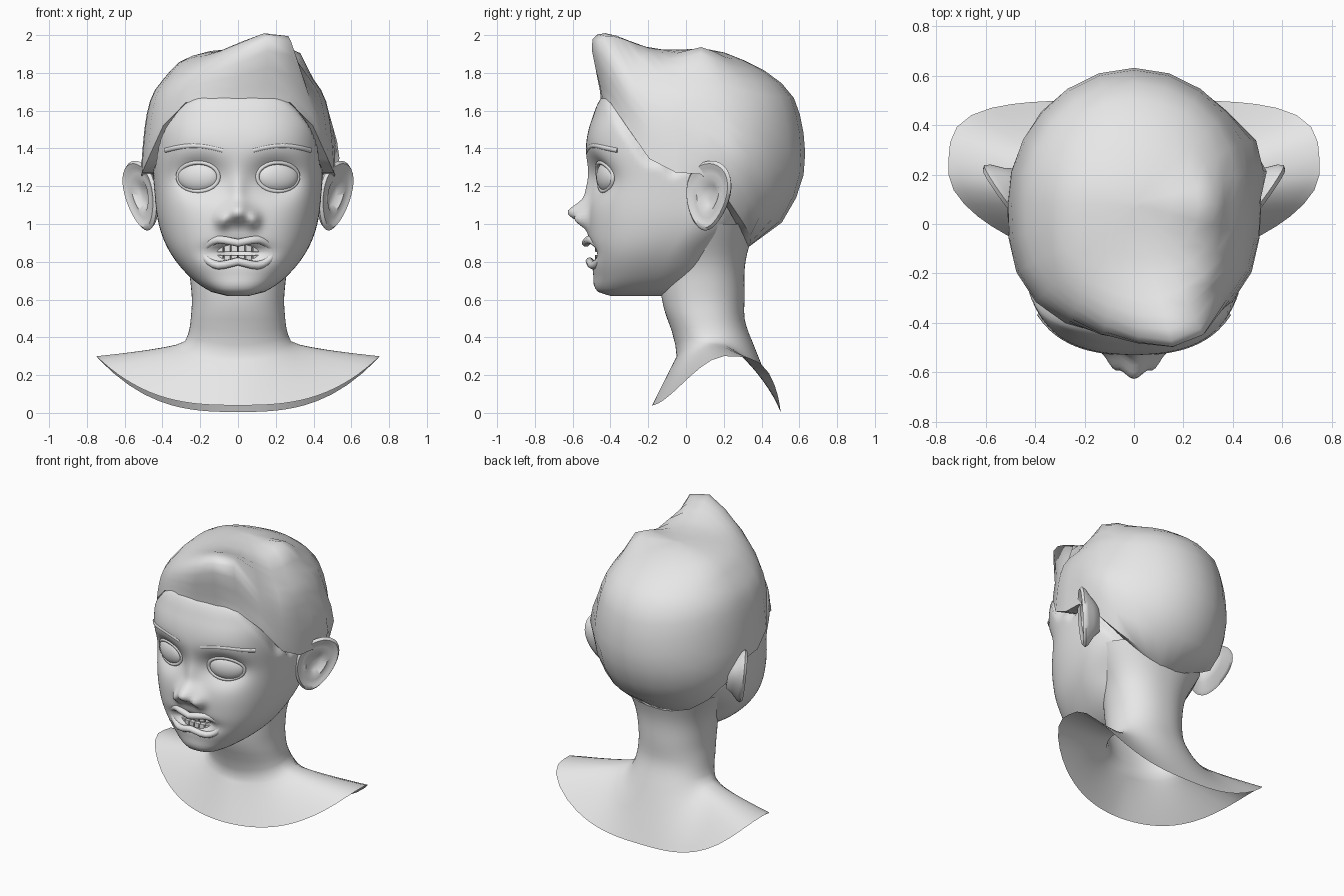
import bpy, bmesh, math
from math import sin, cos, pi, exp

old = bpy.data.objects.get("Cube")
if old:
    bpy.data.objects.remove(old, do_unlink=True)

clay = bpy.data.materials.new("clay grey")
clay.use_nodes = True
clay.diffuse_color = (0.8, 0.8, 0.8, 1)
clay.node_tree.nodes["Principled BSDF"].inputs["Base Color"].default_value = (0.8, 0.8, 0.8, 1)


def finish(obj, angle=60):
    obj.data.materials.clear()
    obj.data.materials.append(clay)
    bpy.ops.object.select_all(action='DESELECT')
    obj.select_set(True)
    bpy.context.view_layer.objects.active = obj
    bpy.ops.object.shade_smooth_by_angle(angle=math.radians(angle))
    return obj


def loft(name, rows, cap_first=False, cap_last=False, angle=60):
    """Skin closed rings of points into one surface."""
    bm = bmesh.new()
    rings = [[bm.verts.new(p) for p in row] for row in rows]
    for low, high in zip(rings, rings[1:]):
        for i in range(len(low)):
            j = (i + 1) % len(low)
            bm.faces.new((low[i], low[j], high[j], high[i]))
    if cap_first:
        bm.faces.new(rings[0])
    if cap_last:
        bm.faces.new(rings[-1])
    bmesh.ops.recalc_face_normals(bm, faces=bm.faces)
    mesh = bpy.data.meshes.new(name)
    bm.to_mesh(mesh)
    bm.free()
    obj = bpy.data.objects.new(name, mesh)
    bpy.context.collection.objects.link(obj)
    return finish(obj, angle)


def tube(name, points, radius, closed=False):
    """Round tube along a path, turned into a mesh."""
    data = bpy.data.curves.new(name, 'CURVE')
    data.dimensions = '3D'
    data.bevel_depth = radius
    data.bevel_resolution = 2
    data.use_fill_caps = True
    spline = data.splines.new('POLY')
    spline.points.add(len(points) - 1)
    for target, p in zip(spline.points, points):
        target.co = (*p, 1)
    spline.use_cyclic_u = closed
    obj = bpy.data.objects.new(name, data)
    bpy.context.collection.objects.link(obj)
    bpy.ops.object.select_all(action='DESELECT')
    obj.select_set(True)
    bpy.context.view_layer.objects.active = obj
    bpy.ops.object.convert(target='MESH')
    return finish(bpy.context.view_layer.objects.active)


def step(lo, hi, v):
    t = min(1, max(0, (v - lo) / (hi - lo)))
    return t * t * (3 - 2 * t)


def sample(table, key):
    """Smoothly interpolate a table whose first column is the key."""
    i = max(0, min(len(table) - 2, sum(r[0] <= key for r in table) - 1))
    a, b = table[i], table[i + 1]
    prev, after = table[max(i - 1, 0)], table[min(i + 2, len(table) - 1)]
    h = b[0] - a[0]
    t = min(1, max(0, (key - a[0]) / h))
    out = []
    for k in range(1, len(a)):
        m0 = h * (b[k] - prev[k]) / (b[0] - prev[0])
        m1 = h * (after[k] - a[k]) / (after[0] - a[0])
        s = t * t * (3 - 2 * t)
        out.append(a[k] + (b[k] - a[k]) * s + m0 * t * (1 - t) ** 2 - m1 * t * t * (1 - t))
    return out


def oval(a, front, back, width, p_front=2.7, p_back=2):
    """Point on a squared oval; angle 0 is the front, a quarter turn is +x."""
    dx, dy = sin(a), -cos(a)
    depth, p = (front, p_front) if dy < 0 else (back, p_back)
    r = (abs(dx / width) ** p + abs(dy / depth) ** p) ** (-1 / p)
    return r * dx, r * dy


# Hairline height by degrees around the head
HAIRLINE = [(0, 1.66), (28, 1.65), (45, 1.52), (56, 1.4), (64, 1.3), (74, 1.28), (80, 1.23),
            (93, 1.26), (110, 1.1), (126, 0.98), (150, 0.9), (180, 0.87)]


def hairline(a):
    a = abs((a + pi) % (2 * pi) - pi)
    return sample(HAIRLINE, math.degrees(a))[0]


# Head sections: height, centre y, front depth, back depth, half width
HEAD = [(0.62, -0.28, 0.12, 0.18, 0.06), (0.64, -0.23, 0.23, 0.25, 0.14), (0.72, -0.15, 0.335, 0.3, 0.255),
        (0.85, -0.08, 0.43, 0.3, 0.36), (1, 0, 0.52, 0.36, 0.42), (1.2, 0, 0.51, 0.5, 0.445),
        (1.4, 0, 0.53, 0.52, 0.455), (1.55, 0, 0.5, 0.5, 0.445), (1.7, 0, 0.42, 0.42, 0.38),
        (1.88, 0, 0.15, 0.15, 0.15)]
# Face relief: x, z, spread x, spread z, push along y
RELIEF = [(0, 1.06, 0.07, 0.055, -0.105), (0, 1.17, 0.045, 0.09, -0.025), (0.082, 1.02, 0.036, 0.042, -0.055),
          (0.21, 1.25, 0.13, 0.095, 0.09), (0, 0.85, 0.13, 0.04, 0.1), (0, 0.68, 0.1, 0.05, -0.01)]


def relief(x, z):
    return sum(push * exp(-((abs(x) - cx) / sx) ** 2 - ((z - cz) / sz) ** 2)
               for cx, cz, sx, sz, push in RELIEF)


def face_y(x, z):
    cy, front, back, width = sample(HEAD, z)
    return cy - front * max(0, 1 - abs(x / width) ** 2.7) ** (1 / 2.7) + relief(x, z)


rows = []
for i in range(65):
    z = 0.62 + 1.26 * i / 64
    cy, front, back, width = sample(HEAD, z)
    row = []
    for j in range(128):
        u = 2 * pi * j / 128
        a = u - 0.45 * sin(u)
        x, y = oval(a, front, back, width)
        if y < 0:
            y += relief(x, z)
        tuck = 1 - 0.08 * step(0, 0.08, z - hairline(a))
        row.append((x * tuck, cy + y * tuck, z))
    rows.append(row)
loft("head", rows, True, True)

# Faceted hair cap with a swept-up quiff on one side
HAIR = [(0.87, 0.2, 0.24, 0.25), (0.95, 0.3, 0.38, 0.38), (1.18, 0.5, 0.52, 0.5), (1.4, 0.53, 0.55, 0.505),
        (1.67, 0.53, 0.49, 0.46), (1.79, 0.5, 0.37, 0.375), (1.87, 0.38, 0.22, 0.29),
        (1.915, 0.2, 0.1, 0.15), (1.928, 0.02, 0.02, 0.02)]
LUMPS = [((0.28, 0.08, 1.87), (0.02, 0, 0.055), 0.1), ((0.48, 0.28, 1.38), (0.06, 0, 0), 0.13)]


def hair_point(a, z, scale=1):
    x, y = oval(a, *sample(HAIR, z))
    x, y = x * scale, y * scale + 0.08
    side = step(-0.32, 0.25, x) * (1 - step(0.28, 0.33, x))
    lift = side * exp(-((y + 0.4) / 0.17) ** 2) * step(1.66, 1.8, z)
    p = [x + 0.03 * lift, y - 0.1 * lift, z + 0.215 * lift]
    for centre, push, size in LUMPS:
        g = exp(-math.dist((x, y, z), centre) ** 2 / size ** 2)
        p = [c + g * d for c, d in zip(p, push)]
    return p


locks = [2 * pi * j / 24 for j in range(24)]
rows = [[hair_point(a, 1.928 - (1.928 - hairline(a)) * (i / 12) ** 1.6) for a in locks] for i in range(13)]
rows.append([hair_point(a, hairline(a), 0.82) for a in locks])
loft("hair", rows, cap_first=True)

# Neck flowing into an open-edged bust
NECK = [(0.38, 0.12, 0.17, 0.23, 0.28), (0.43, 0.11, 0.17, 0.22, 0.26), (0.5, 0.1, 0.2, 0.21, 0.25),
        (0.62, 0.09, 0.22, 0.22, 0.245), (0.8, 0.1, 0.24, 0.215, 0.275), (1, 0.1, 0.26, 0.27, 0.38)]


def neck_point(a, z):
    cy, front, back, width = sample(NECK, z)
    x, y = oval(a, front, back, width, 2.2, 2.2)
    return x, cy + y, z - 0.08 * max(0, cos(a)) * step(0.5, 0.38, z)


def bust_point(a, t):
    bx, by, bz = neck_point(a, 0.38)
    ex, ey = oval(a, 0.38, 0.3, 0.75, 1.7, 4)
    low = 0.04 if ey < 0 else 0.005
    ez = low + (0.3 - low) * abs(ex / 0.75) ** 2.8
    bend = t ** (0.6 + 0.4 * abs(cos(a)))
    return bx + (ex - bx) * t, by + (0.2 + ey - by) * t, bz + (ez - bz) * bend


angles = [2 * pi * j / 72 for j in range(72)]
rows = [[neck_point(a, 1 - 0.62 * i / 16) for a in angles] for i in range(17)]
rows += [[bust_point(a, i / 10) for a in angles] for i in range(1, 11)]
loft("neck_and_bust", rows, angle=80)

# Paired ears, eyes, lids and brows
EAR = [(0.08, -0.03), (0.3, -0.025), (0.5, 0.002), (0.64, -0.004), (0.8, 0.006), (0.92, 0.012),
       (1, -0.004), (0.92, -0.025), (0.65, -0.06), (0.45, -0.1)]
turn = [2 * pi * k / 32 for k in range(32)]
for s, side in ((1, "left"), (-1, "right")):
    rows = []
    for size, w in EAR:
        row = []
        for t in turn:
            y = 0.115 + size * (0.115 * cos(t) * (1 + 0.22 * sin(t)) + 0.015 * sin(t))
            dz = 0.185 * size * sin(t)
            row.append((s * (0.435 + 0.7 * y + 0.12 * dz + 0.83 * w), y - 0.55 * w, 1.15 + dz))
        rows.append(row)
    loft(side + "_ear", rows, True, True)

    bpy.ops.mesh.primitive_uv_sphere_add(segments=32, ring_count=16, location=(s * 0.21, -0.415, 1.25))
    eye = bpy.context.object
    eye.name = side + "_eye"
    eye.scale = (0.115, 0.05, 0.082)
    eye.rotation_euler.z = s * 0.33
    finish(eye)

    rim = []
    for t in turn:
        x, z = 0.21 + 0.108 * cos(t), 1.25 + 0.076 * sin(t)
        rim.append((s * x, min(face_y(x, z), 0.36 * (x - 0.21) - 0.425), z))
    tube(side + "_eyelids", rim, 0.012, True)

    brow = []
    for k in range(13):
        x, z = 0.08 + 0.3 * k / 12, 1.39 + 0.025 * sin(pi * k / 12)
        brow.append((s * x, face_y(x, z) + 0.011, z))
    tube(side + "_brow", brow, 0.015)

# Open mouth: squared lip loop and two curved rows of teeth
lips = []
for t in turn:
    x = 0.18 * math.copysign(abs(cos(t)) ** 0.6, cos(t))
    z = 0.85 + 0.06 * math.copysign(abs(sin(t)) ** 0.6, sin(t))
    z += 0.012 * cos(x * 30) * (sin(t) < 0) - 0.01 * cos(x * 30) * (sin(t) > 0)
    lips.append((x, -0.52 + 2.2 * x * x - 0.01 * sin(t), z))
tube("lips", lips, 0.022, True)

for label, z, height in (("upper", 0.872, 0.02), ("lower", 0.82, 0.016)):
    for k in range(6):
        x = 0.036 * (k - 2.5)
        bpy.ops.mesh.primitive_cube_add(size=2, location=(x, -0.465 + 2 * x * x, z))
        tooth = bpy.context.object
        tooth.name = label + "_tooth"
        tooth.scale = (0.017, 0.016, height)
        tooth.rotation_euler.z = 4 * x
        bevel = tooth.modifiers.new("rounding", 'BEVEL')
        bevel.width = 0.2
        bevel.segments = 2
        finish(tooth, 40)
